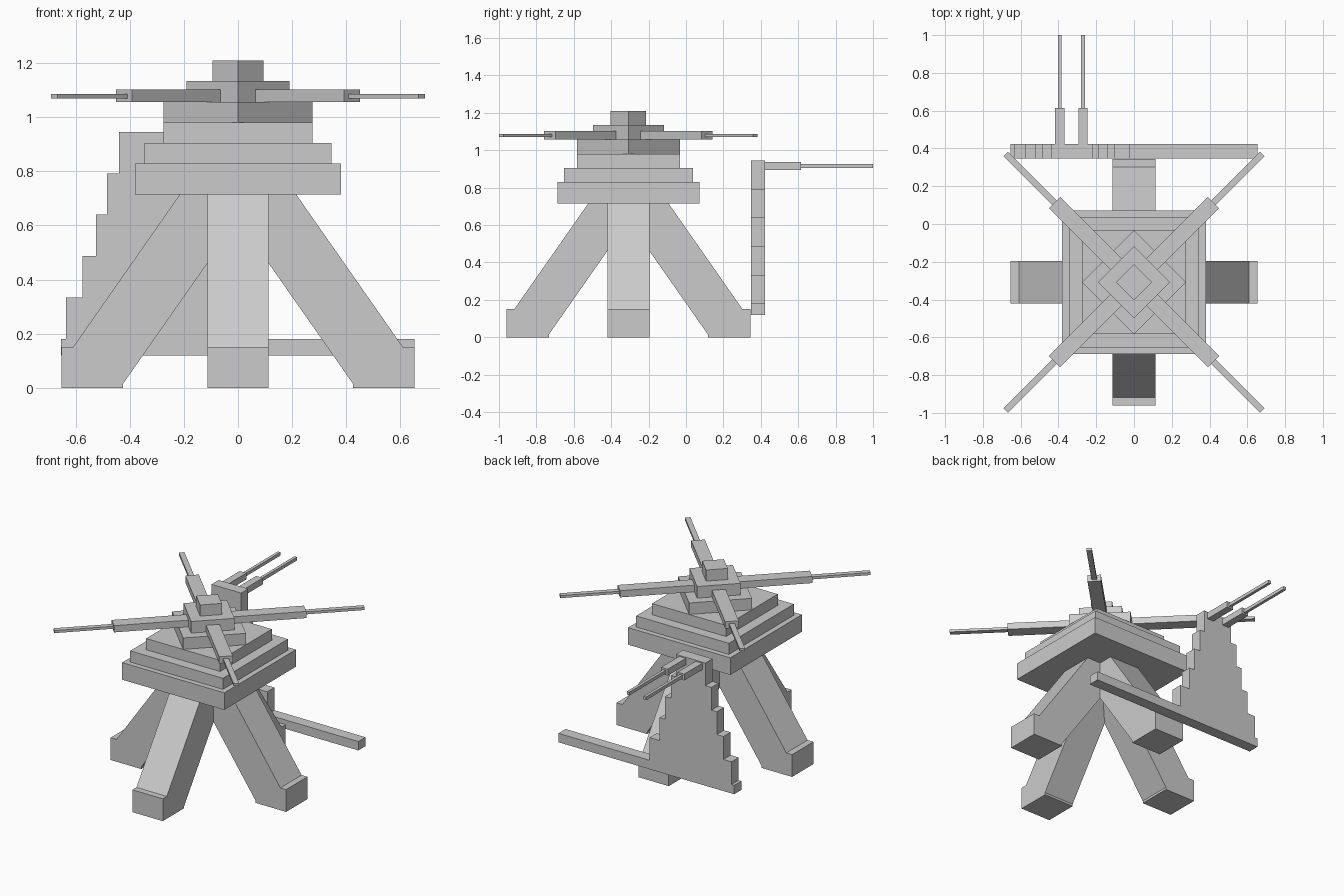
import bpy, bmesh, math
from mathutils import Matrix, Vector

old = bpy.data.objects.get("Cube")
if old:
    bpy.data.objects.remove(old, do_unlink=True)

grey = bpy.data.materials.new("plain_grey")
grey.use_nodes = True
colour = (0.6, 0.6, 0.6, 1)
grey.diffuse_color = colour
grey.node_tree.nodes["Principled BSDF"].inputs["Base Color"].default_value = colour

CENTRE = Vector((0, -0.308, 0))   # axis of the tower


def finish(name, bm, matrix=Matrix()):
    bmesh.ops.transform(bm, matrix=matrix, verts=bm.verts)
    bmesh.ops.recalc_face_normals(bm, faces=bm.faces)
    mesh = bpy.data.meshes.new(name)
    bm.to_mesh(mesh)
    bm.free()
    mesh.materials.append(grey)
    obj = bpy.data.objects.new(name, mesh)
    bpy.context.collection.objects.link(obj)
    return obj


def box(name, x, y, z, matrix=Matrix()):
    """Box given by (min, max) ranges."""
    bm = bmesh.new()
    bmesh.ops.create_cube(bm, size=1)
    for v in bm.verts:
        for i, (lo, hi) in enumerate((x, y, z)):
            v.co[i] = hi if v.co[i] > 0 else lo
    return finish(name, bm, matrix)


def extrude(name, outline, y0, y1, matrix=Matrix()):
    """Extrude an x-z outline along y."""
    bm = bmesh.new()
    face = bm.faces.new([bm.verts.new((px, y0, pz)) for px, pz in outline])
    new = bmesh.ops.extrude_face_region(bm, geom=[face])["geom"]
    bmesh.ops.translate(bm, vec=(0, y1 - y0, 0),
                        verts=[g for g in new if isinstance(g, bmesh.types.BMVert)])
    return finish(name, bm, matrix)


def turned(degrees):
    return Matrix.Translation(CENTRE) @ Matrix.Rotation(math.radians(degrees), 4, "Z")


# Square tiers, then tiers turned by an eighth (half diagonals given)
for name, half, z0, z1 in (("base_tier", 0.38, 0.715, 0.83),
                           ("middle_tier", 0.345, 0.83, 0.905),
                           ("upper_tier", 0.275, 0.905, 0.98)):
    box(name, (-half, half), (-half, half), (z0, z1), turned(0))
for name, diagonal, z0, z1 in (("hub_base", 0.275, 0.98, 1.057),
                               ("hub_middle", 0.19, 1.057, 1.135),
                               ("hub_cap", 0.095, 1.135, 1.21)):
    half = diagonal / math.sqrt(2)
    box(name, (-half, half), (-half, half), (z0, z1), turned(45))

# Four slanted legs with block feet, and four diagonal guns
leg = [(0.653, 0), (0.653, 0.15), (0.61, 0.15), (0.215, 0.715),
       (-0.065, 0.715), (0.425, 0.015), (0.425, 0)]
for i, side in enumerate(("left", "back", "right", "front")):
    extrude(side + "_leg", leg, -0.113, 0.113, turned(90 * i))
for i, side in enumerate(("back_left", "back_right", "front_right", "front_left")):
    spin = turned(45 + 90 * i)
    box(side + "_gun_sleeve", (0.1, 0.595), (-0.042, 0.042), (1.057, 1.102), spin)
    box(side + "_gun_barrel", (0.55, 0.96), (-0.017, 0.017), (1.07, 1.087), spin)

# Stepped plate standing on a long rail behind the tower
steps = [(-0.635, -0.025, 0.18), (-0.575, -0.10, 0.333), (-0.525, -0.14, 0.487),
         (-0.485, -0.185, 0.64), (-0.44, -0.22, 0.793)]
left_edge, right_edge = [], []
for i, (x0, x1, z0) in enumerate(steps):
    z1 = steps[i + 1][2] if i + 1 < len(steps) else 0.945
    left_edge += [(x0, z0), (x0, z1)]
    right_edge += [(x1, z0), (x1, z1)]
plate = [(-0.655, 0.12), (-0.655, 0.18)] + left_edge + right_edge[::-1]
plate += [(0.653, 0.18), (0.653, 0.12)]
extrude("stepped_plate", plate, 0.347, 0.423)

# Twin guns at the top of the plate
for side, x in (("right", -0.393), ("left", -0.27)):
    box(side + "_plate_gun_sleeve", (x - 0.025, x + 0.025), (0.42, 0.615), (0.895, 0.938))
    box(side + "_plate_gun_barrel", (x - 0.01, x + 0.01), (0.6, 1.0), (0.905, 0.927))
